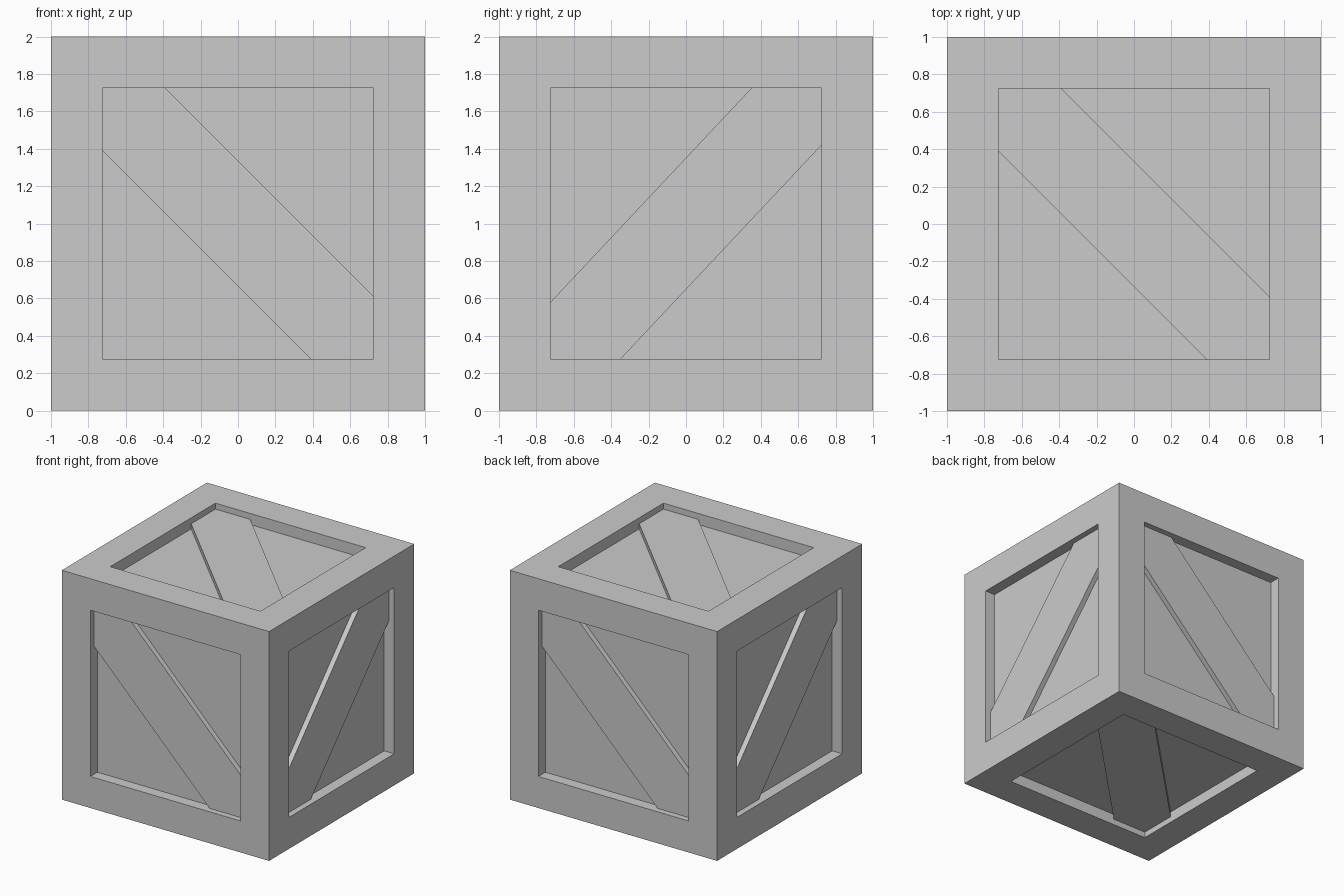
import bpy, bmesh
from math import radians
from mathutils import Matrix

if "Cube" in bpy.data.objects:
    bpy.data.objects.remove(bpy.data.objects["Cube"])

HALF = 1.0       # half the crate size
OPEN = 0.725     # half the opening in each frame
PANEL = 0.097    # depth of the recessed panels
BRACE = 0.052    # depth of the brace surface
CENTRE = Matrix.Translation((0, 0, HALF))


def add_object(name, bm):
    bmesh.ops.recalc_face_normals(bm, faces=bm.faces[:])
    mesh = bpy.data.meshes.new(name)
    bm.to_mesh(mesh)
    bm.free()
    obj = bpy.data.objects.new(name, mesh)
    bpy.context.collection.objects.link(obj)
    return obj


# Crate body: cube with a square recess sunk into every side
bm = bmesh.new()
bmesh.ops.create_cube(bm, size=2 * HALF)
sides = bm.faces[:]
bmesh.ops.inset_individual(bm, faces=sides, thickness=HALF - OPEN, use_even_offset=True)
panels = bmesh.ops.extrude_discrete_faces(bm, faces=sides)["faces"]
rims = []
for f in panels:
    f.normal_update()
    n = f.normal.copy()
    bmesh.ops.translate(bm, verts=f.verts[:], vec=-n * PANEL)
body = add_object("crate_body", bm)
body.matrix_world = CENTRE


# Diagonal brace, clipped to the opening, lying on a recessed panel
def add_brace(name, rotation, slope, offset, rising):
    a, k, c = OPEN, slope, offset
    half = [(-a, a), ((c - a) / k, a), (a, c - k * a)]
    outline = half + [(-u, -v) for u, v in half]
    if rising:
        outline = [(-u, v) for u, v in outline]
    bm = bmesh.new()
    base = bm.faces.new([bm.verts.new((u, v, HALF - PANEL)) for u, v in outline])
    top = bmesh.ops.extrude_face_region(bm, geom=[base], use_keep_orig=True)["geom"]
    bmesh.ops.translate(bm, verts=[g for g in top if isinstance(g, bmesh.types.BMVert)],
                        vec=(0, 0, PANEL - BRACE))
    add_object(name, bm).matrix_world = CENTRE @ rotation


upright = Matrix.Rotation(radians(90), 4, 'X')


def turn(angle):
    return Matrix.Rotation(radians(angle), 4, 'Z') @ upright


add_brace("front_brace", turn(0), 1.0, 0.335, False)
add_brace("back_brace", turn(180), 1.0, 0.335, False)
add_brace("right_brace", turn(90), 1.065, 0.352, True)
add_brace("left_brace", turn(-90), 1.065, 0.352, True)
add_brace("top_brace", Matrix.Identity(4), 1.0, 0.335, False)
add_brace("bottom_brace", Matrix.Rotation(radians(180), 4, 'X'), 1.0, 0.335, False)
